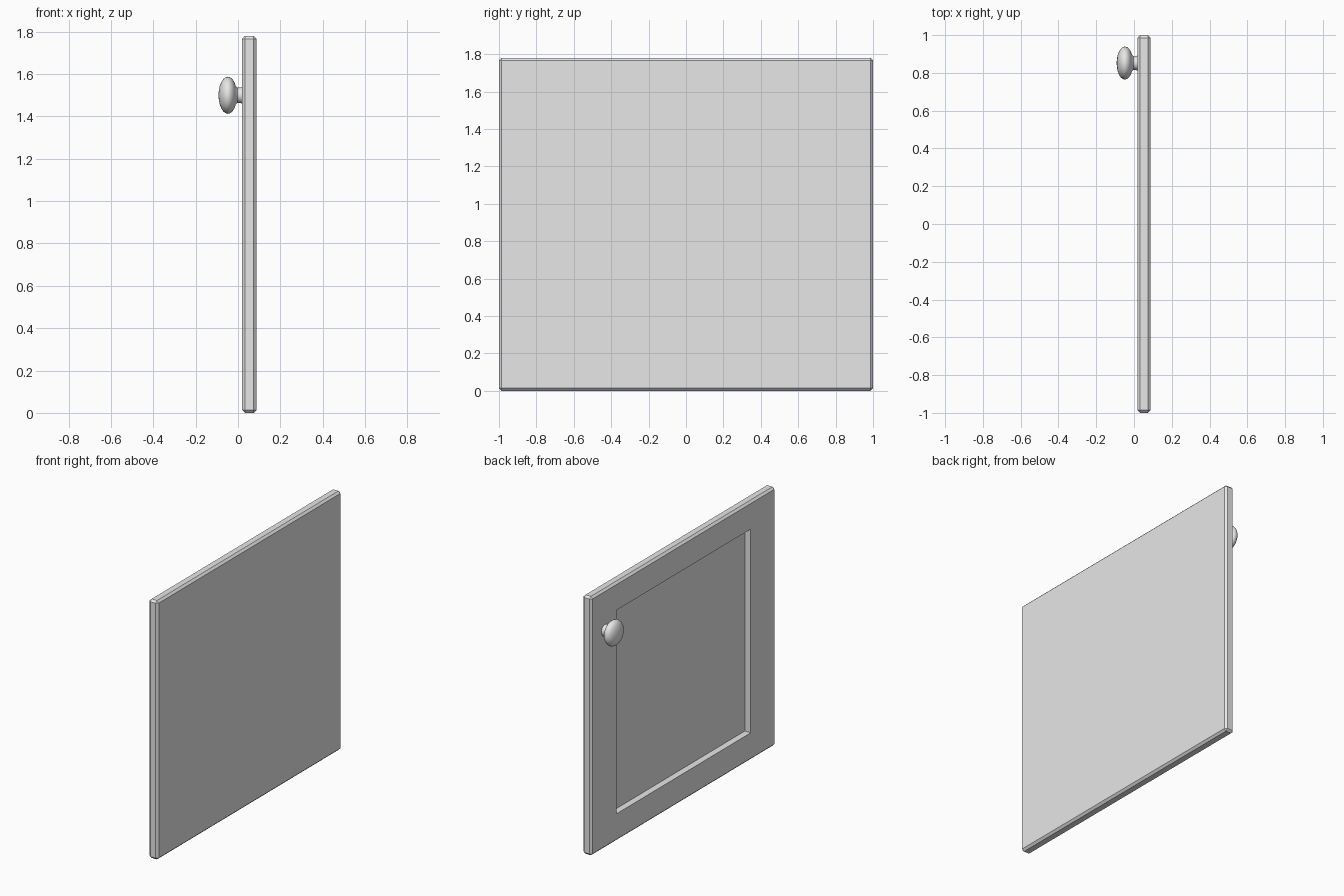
import bpy, bmesh, math
from mathutils import Matrix

cube = bpy.data.objects.get("Cube")
if cube:
    bpy.data.objects.remove(cube, do_unlink=True)

grey = bpy.data.materials.new("light_grey")
grey.use_nodes = True
COLOUR = (0.8, 0.8, 0.8, 1)
grey.diffuse_color = COLOUR
grey.node_tree.nodes["Principled BSDF"].inputs["Base Color"].default_value = COLOUR

X0, X1, HEIGHT = 0.019, 0.088, 1.78


def finish(bm, name):
    bmesh.ops.recalc_face_normals(bm, faces=bm.faces)
    mesh = bpy.data.meshes.new(name)
    bm.to_mesh(mesh)
    bm.free()
    mesh.materials.append(grey)
    obj = bpy.data.objects.new(name, mesh)
    bpy.context.collection.objects.link(obj)
    return obj


# Door slab with chamfered outer edges and a recessed panel on the knob side
bm = bmesh.new()
bmesh.ops.create_cube(bm, size=1)
bmesh.ops.scale(bm, vec=(X1 - X0, 2, HEIGHT), verts=bm.verts)
bmesh.ops.translate(bm, vec=((X0 + X1) / 2, 0, HEIGHT / 2), verts=bm.verts)
bmesh.ops.bevel(bm, geom=bm.edges[:], offset=0.014, segments=1, affect='EDGES')
face = min(bm.faces, key=lambda f: f.calc_center_median().x)
bmesh.ops.inset_individual(bm, faces=[face], thickness=0.1)
for v in face.verts:
    v.co.y = math.copysign(0.73, v.co.y)
    v.co.z = HEIGHT / 2 + math.copysign(0.70, v.co.z - HEIGHT / 2)
panel = bmesh.ops.extrude_discrete_faces(bm, faces=[face])["faces"][0]
bmesh.ops.translate(bm, vec=(0.045, 0, 0), verts=panel.verts)
finish(bm, "door_panel")

# Round knob: a (distance from the door, radius) profile spun about x
profile = [(0, 0.04), (0.01, 0.036), (0.022, 0.036), (0.03, 0.045)]
for i in range(1, 11):
    a = math.radians(-60 + 15 * i)
    profile.append((0.067 + 0.044 * math.sin(a), 0.0875 * math.cos(a)))
bm = bmesh.new()
verts = [bm.verts.new((X0 - d, 0, max(r, 0))) for d, r in profile]
edges = [bm.edges.new(pair) for pair in zip(verts, verts[1:])]
bmesh.ops.spin(bm, geom=verts + edges, cent=(0, 0, 0), axis=(1, 0, 0),
               angle=math.tau, steps=32)
bmesh.ops.remove_doubles(bm, verts=bm.verts, dist=0.0005)
bmesh.ops.transform(bm, matrix=Matrix.Translation((0, 0.852, 1.5)), verts=bm.verts)
knob = finish(bm, "knob")
bpy.ops.object.select_all(action='DESELECT')
knob.select_set(True)
bpy.context.view_layer.objects.active = knob
bpy.ops.object.shade_smooth_by_angle(angle=math.radians(40))
